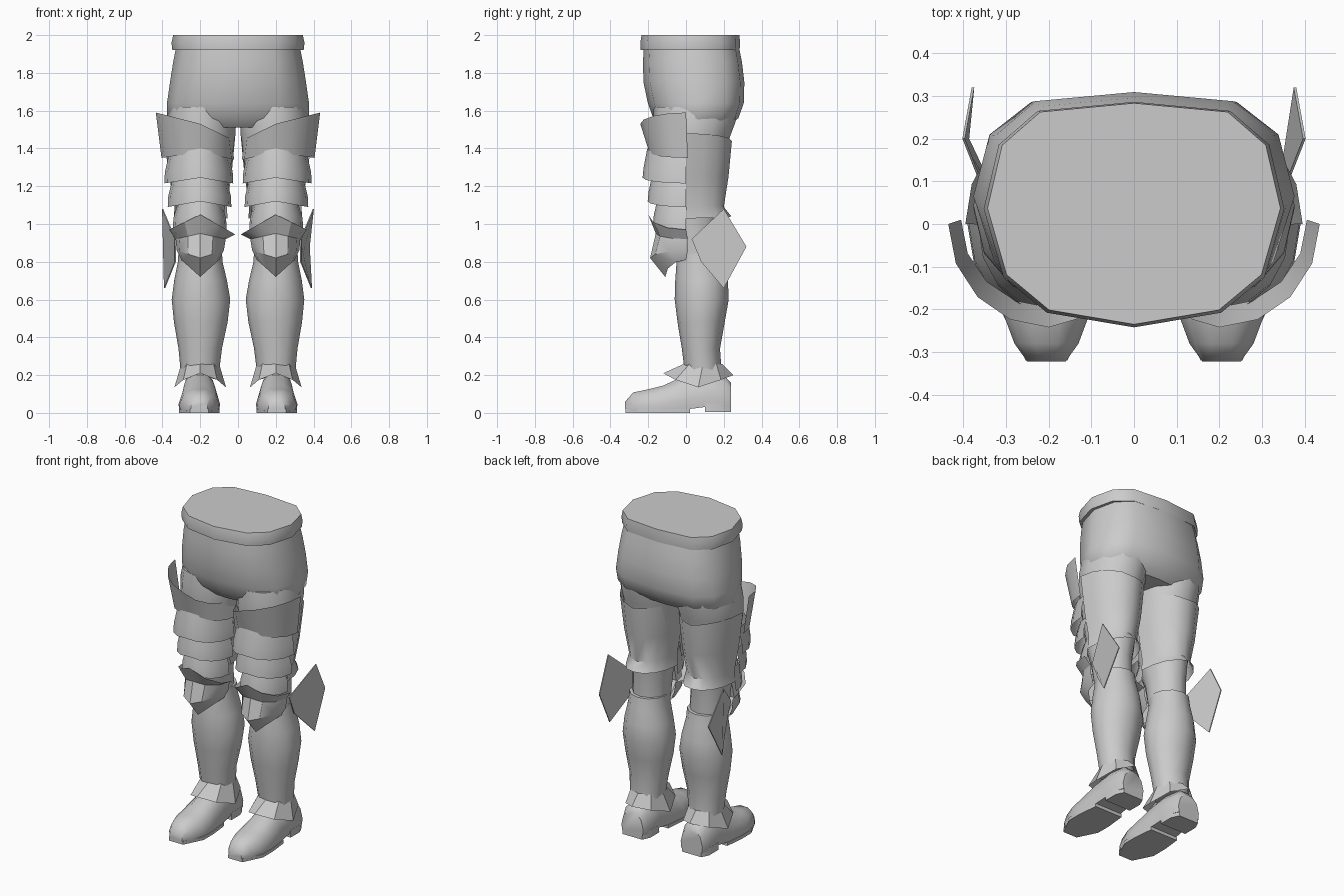
import bpy, math

if "Cube" in bpy.data.objects:
    bpy.data.objects.remove(bpy.data.objects["Cube"])

grey = bpy.data.materials.new("light_grey")
grey.diffuse_color = (0.6, 0.6, 0.6, 1)
grey.use_nodes = True
grey.node_tree.nodes["Principled BSDF"].inputs["Base Color"].default_value = grey.diffuse_color


def make(name, verts, faces, mirror=True, angle=40):
    me = bpy.data.meshes.new(name)
    me.from_pydata(verts, [], faces)
    me.materials.append(grey)
    ob = bpy.data.objects.new(name, me)
    bpy.context.collection.objects.link(ob)
    if mirror:
        ob.modifiers.new("mirror", 'MIRROR')
    bpy.ops.object.select_all(action='DESELECT')
    ob.select_set(True)
    bpy.context.view_layer.objects.active = ob
    bpy.ops.object.mode_set(mode='EDIT')
    bpy.ops.mesh.select_all(action='SELECT')
    bpy.ops.mesh.normals_make_consistent(inside=False)
    bpy.ops.object.mode_set(mode='OBJECT')
    bpy.ops.object.shade_smooth_by_angle(angle=math.radians(angle))
    return ob


def skin(name, rings, closed=True, caps=True, **kw):
    """Join rows of points into a surface."""
    n = len(rings[0])
    verts = [p for r in rings for p in r]
    faces = []
    for i in range(len(rings) - 1):
        for j in range(n if closed else n - 1):
            k = (j + 1) % n
            faces.append((i * n + j, i * n + k, (i + 1) * n + k, (i + 1) * n + j))
    if caps:
        faces.append(tuple(range(n))[::-1])
        faces.append(tuple(range((len(rings) - 1) * n, len(rings) * n)))
    return make(name, verts, faces, **kw)


def tube(name, rows, n=12, **kw):
    """Rows of (z, cx, rx, y_front, y_back) as oval rings."""
    rings = []
    for z, cx, rx, y0, y1 in rows:
        cy, ry = (y0 + y1) / 2, (y1 - y0) / 2
        rings.append([(cx + rx * math.sin(2 * math.pi * j / n),
                       cy - ry * math.cos(2 * math.pi * j / n), z) for j in range(n)])
    return skin(name, rings, **kw)


def shell(name, rows, side=-1, n=8, cx=0.2, **kw):
    """Half-round plate; rows of (cy, r_out, r_in, depth, z_mid, z_out, z_in)."""
    rings = []
    for cy, ro, ri, d, zm, zo, zi in rows:
        ring = []
        for j in range(n + 1):
            t = math.pi * (j / n - 0.5)
            s = math.sin(t)
            r, ze = (ro, zo) if s > 0 else (ri, zi)
            ring.append((cx + r * s, cy + side * d * math.cos(t), zm + (ze - zm) * abs(s)))
        rings.append(ring)
    ob = skin(name, rings, closed=False, caps=False, **kw)
    # outward direction of the open plate
    me = ob.data
    if sum(p.normal.y * p.area for p in me.polygons) * side < 0:
        me.flip_normals()
    return ob


# Pelvis and waistband share one rounded outline
half = [(0, 1), (.64, .92), (.9, .62), (1, .05), (.87, -.55), (.58, -.87), (0, -1)]
outline = half + [(-x, y) for x, y in half[-2:0:-1]]


def body(name, rows):
    skin(name, [[(x * rx, cy + y * ry, z) for x, y in outline] for z, rx, cy, ry in rows],
         mirror=False)


body("waistband", [(1.92, .335, .025, .25), (1.922, .348, .022, .262), (1.96, .352, .022, .264),
                   (2.0, .343, .024, .259)])
body("pelvis", [(1.95, .325, .028, .25), (1.86, .343, .034, .262), (1.75, .36, .042, .267),
                (1.64, .376, .052, .254), (1.56, .375, .052, .225), (1.51, .33, .05, .17)])

# Legs
tube("thigh", [(1.62, .19, .17, -.17, .27), (1.54, .193, .183, -.175, .262),
               (1.46, .195, .18, -.17, .232), (1.25, .195, .15, -.15, .2),
               (1.08, .195, .125, -.13, .185), (.97, .2, .11, -.09, .17), (.8, .2, .11, -.05, .17)])
tube("greave", [(.86, .2, .115, -.04, .19), (.8, .2, .118, -.05, .2), (.7, .198, .14, -.057, .222),
                (.6, .196, .155, -.06, .226), (.48, .197, .142, -.045, .205),
                (.34, .2, .115, -.022, .18), (.2, .202, .1, -.005, .19)])

# Back thigh guard with a flared lower hem
shell("back_thigh_guard", [(0, .195, .185, .243, 1.44, 1.48, 1.46), (0, .165, .165, .225, 1.25, 1.25, 1.25),
                           (0, .135, .14, .2, 1.09, 1.1, 1.1), (0, .14, .145, .24, 1.04, 1.03, 1.03)],
      side=1)

# Overlapping front thigh plates
shell("upper_thigh_plate", [(0, .235, .165, .242, 1.53, 1.59, 1.45), (0.01, .205, .18, .205, 1.38, 1.35, 1.34)])
for i, (ro, ri, d, zt, zb) in enumerate([(.19, .175, .23, 1.4, 1.245), (.172, .165, .203, 1.265, 1.12),
                                         (.145, .14, .175, 1.135, 1.0)]):
    shell("thigh_lame_%d" % (i + 1),
          [(0, ro - .025, ri - .025, d - .025, zt, zt - .03, zt - .03),
           (0, ro - .003, ri - .003, d - .005, zb + .05, zb + .03, zb + .03),
           (0, ro, ri, d, zb, zb - .03, zb - .03)])

# Knee cup and side fan
shell("knee_cup", [(0, .165, .185, .2, 1.05, .97, .945), (.01, .13, .135, .17, .95, .92, .92),
                   (.01, .125, .125, .2, .82, .86, .86), (0, .1, .1, .11, .72, .81, .81)], n=6, angle=30)
fan = [(.335, .03, .92), (.402, .2, 1.08), (.38, .32, .88), (.392, .2, .66), (.335, .08, .8)]
verts = fan + [(x - .006, y, z) for x, y, z in fan]
make("knee_fan", verts, [tuple(range(5)), tuple(range(9, 4, -1))] +
     [(i, i + 5, (i + 1) % 5 + 5, (i + 1) % 5) for i in range(5)])

# Flared ankle collar with pointed hem
top, hem = [], []
for j in range(8):
    a = math.pi * j / 4
    s, c = math.sin(a), math.cos(a)
    top.append((.2 + .1 * s, .09 - .1 * c, .26))
    zh = (.21 if j == 0 else .2 if j == 4 else .135 if j in (2, 6) else .175)
    k = 1 if j % 2 == 0 else .92
    hem.append((.2 + .137 * s * k, .065 - .185 * c * k, zh))
skin("ankle_collar", [top, hem], caps=False, angle=30)

# Shoe built from cross-sections, rows of (y, half width, z_sole, z_top)
rings = []
for y, w, z0, z1 in [(-.322, .045, .02, .06), (-.28, .075, .01, .108), (-.2, .105, .008, .125),
                     (-.12, .11, .005, .145), (0, .098, .018, .2), (.09, .09, .03, .22),
                     (.2, .09, .03, .2), (.238, .075, .03, .16)]:
    h = z1 - z0
    rings.append([(.205 + w * u, y, z0 + h * v) for u, v in
                  [(-.95, 0), (-1, .3), (-.8, .75), (-.35, 1), (.35, 1), (.8, .75), (1, .3), (.95, 0)]])
skin("shoe", rings, angle=45)
skin("heel", [[(.205 + w * sx, y, z) for sx, y in [(-1, .1), (1, .1), (1, .19), (.75, .238), (-.75, .238), (-1, .19)]]
              for z, w in [(0.005, .09), (.05, .088)]])
skin("sole", [[(.205 + w * s, y, z) for s, y in [(-.45, -.32), (.45, -.32), (1, -.2), (1, -.1), (.88, .02), (-.88, .02),
                                                 (-1, -.1), (-1, -.2)]] for z, w in [(0, .108), (.02, .108)]])
